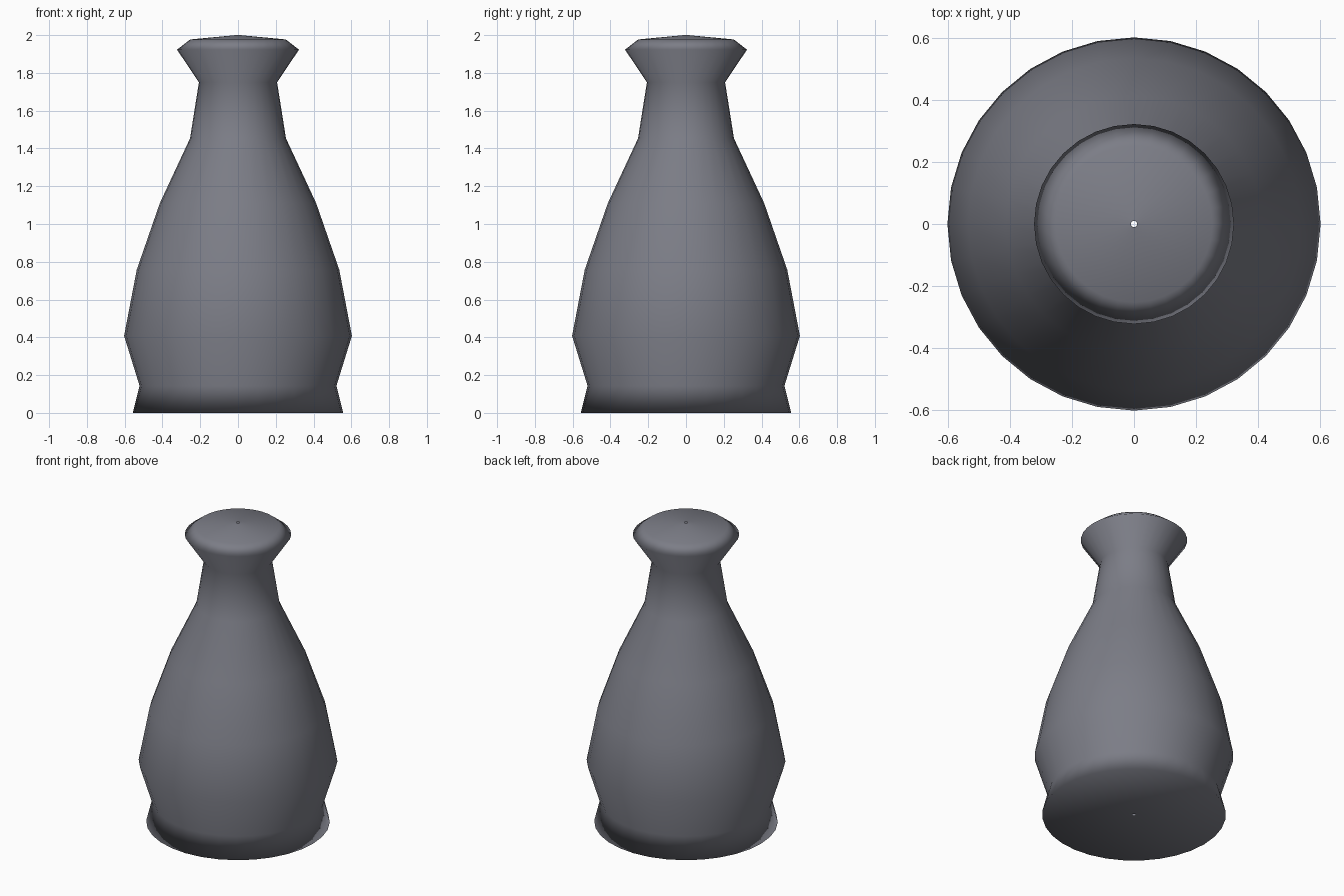
import bpy, bmesh, math
from mathutils import Vector

if "Cube" in bpy.data.objects:
    bpy.data.objects.remove(bpy.data.objects["Cube"])

# Outline as (radius, height), from the pin-hole in the base to the pin-hole in the top
PROFILE = [(0.01, 0), (0.557, 0), (0.521, 0.143), (0.603, 0.408), (0.536, 0.758),
           (0.414, 1.11), (0.254, 1.453), (0.207, 1.75), (0.323, 1.923),
           (0.253, 1.977), (0.01, 2.0)]
SIDES = 32

# Lathe the outline around the z axis
bm = bmesh.new()
verts = [bm.verts.new((r, 0, z)) for r, z in PROFILE]
edges = [bm.edges.new(pair) for pair in zip(verts, verts[1:])]
bmesh.ops.spin(bm, geom=verts + edges, cent=Vector(), axis=(0, 0, 1),
               angle=math.tau, steps=SIDES)
bmesh.ops.remove_doubles(bm, verts=bm.verts, dist=0.0005)
bmesh.ops.recalc_face_normals(bm, faces=bm.faces)

# Make sure the normals point outwards
side = max(bm.faces, key=lambda f: f.calc_center_median().xy.length)
if side.normal.dot(side.calc_center_median()) < 0:
    bmesh.ops.reverse_faces(bm, faces=bm.faces)

# Smooth-shaded bottle
for face in bm.faces:
    face.smooth = True
mesh = bpy.data.meshes.new("bottle")
bm.to_mesh(mesh)
bm.free()
bottle = bpy.data.objects.new("bottle", mesh)
bpy.context.collection.objects.link(bottle)

# Large faces such as the base dominate the shading
weighted = bottle.modifiers.new("weighted_normals", 'WEIGHTED_NORMAL')
weighted.mode = 'FACE_AREA'
weighted.weight = 50

# Dark blue-grey glaze
glaze = bpy.data.materials.new("dark_glaze")
glaze.diffuse_color = (0.2, 0.205, 0.24, 1)
glaze.use_nodes = True
glaze.node_tree.nodes["Principled BSDF"].inputs["Base Color"].default_value = glaze.diffuse_color
mesh.materials.append(glaze)
